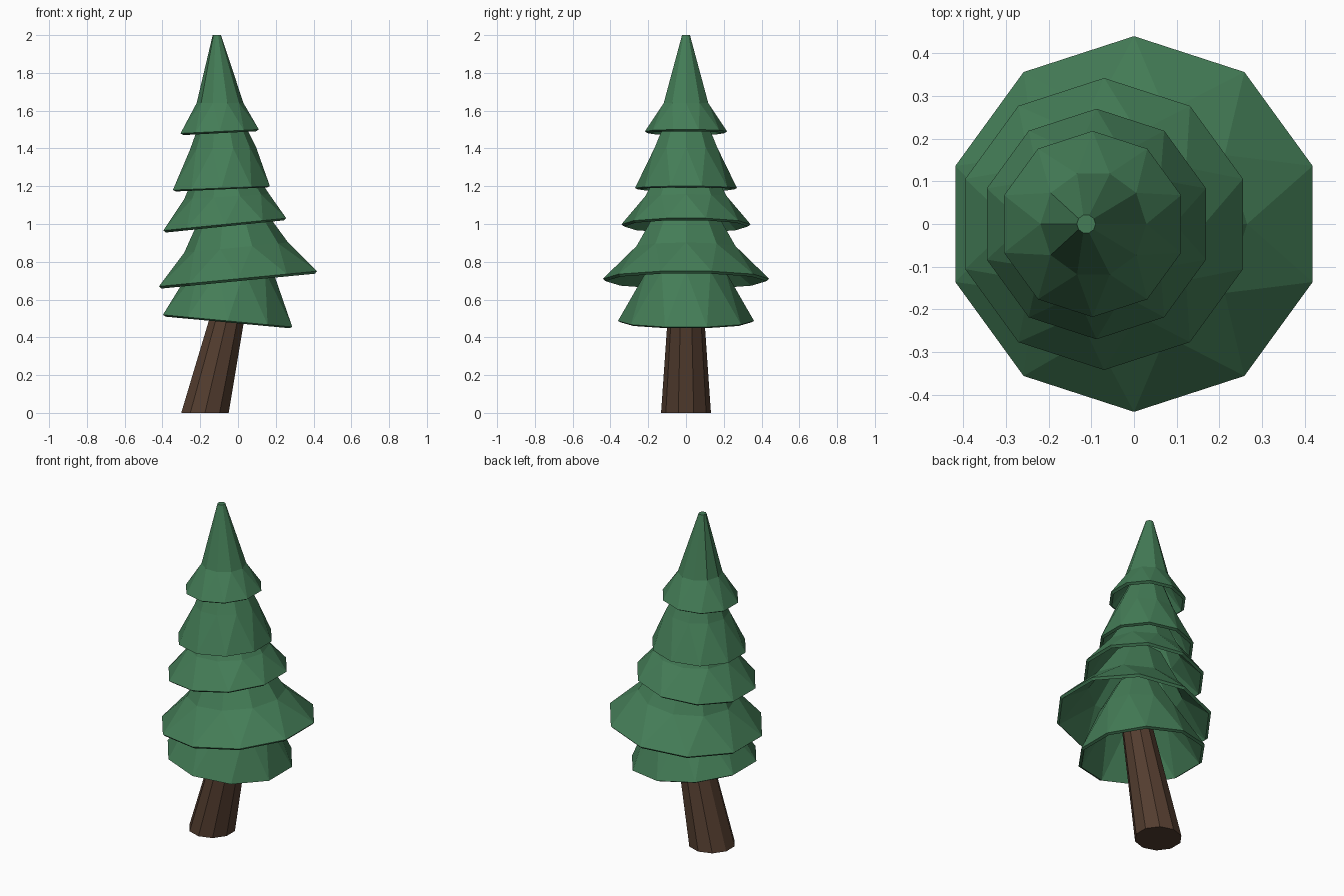
import bpy
import bmesh
from math import cos, sin, radians

SIDES = 10

cube = bpy.data.objects.get("Cube")
if cube:
    bpy.data.objects.remove(cube, do_unlink=True)


def make_material(name, rgb):
    mat = bpy.data.materials.new(name)
    mat.use_nodes = True
    mat.diffuse_color = (*rgb, 1)
    mat.node_tree.nodes["Principled BSDF"].inputs["Base Color"].default_value = (*rgb, 1)
    return mat


def add_ring(bm, x, z, radius, tilt, turn):
    """A decagon centred at (x, 0, z), sheared by tilt along x."""
    ring = []
    for i in range(SIDES):
        a = radians(turn + 360 / SIDES * i)
        dx = radius * cos(a)
        ring.append(bm.verts.new((x + dx, radius * sin(a), z + tilt * dx)))
    return ring


def finish(bm, name, mat):
    bmesh.ops.recalc_face_normals(bm, faces=bm.faces)
    mesh = bpy.data.meshes.new(name)
    bm.to_mesh(mesh)
    bm.free()
    mesh.materials.append(mat)
    obj = bpy.data.objects.new(name, mesh)
    bpy.context.collection.objects.link(obj)
    return obj


def branch_tier(name, mat, skirt, shoulder, tip):
    """Hollow faceted cone: zigzag skirt, straight upper cone, closed tip."""
    bm = bmesh.new()
    low = add_ring(bm, *skirt, 18)
    mid = add_ring(bm, *shoulder, 36)
    top = add_ring(bm, *tip, 36)
    for i in range(SIDES):
        j = (i + 1) % SIDES
        bm.faces.new((low[i], low[j], mid[i]))
        bm.faces.new((mid[i], low[j], mid[j]))
        bm.faces.new((mid[i], mid[j], top[j], top[i]))
    bm.faces.new(top)
    obj = finish(bm, name, mat)
    shell = obj.modifiers.new("shell", 'SOLIDIFY')
    shell.thickness = 0.018
    shell.offset = -1
    return obj


needles = make_material("needle green", (0.058, 0.205, 0.095))
bark = make_material("bark brown", (0.088, 0.047, 0.029))

# Branch tiers, bottom to top; each ring is (x, z, radius, tilt)
tiers = [
    ("lowest", (-0.055, 0.487, 0.36, -0.094), (-0.035, 0.75, 0.22, 0), (-0.03, 0.92, 0.12, 0)),
    ("lower", (0, 0.71, 0.44, 0.096), (-0.01, 0.875, 0.275, 0.1), (-0.03, 1.1, 0.145, 0.05)),
    ("middle", (-0.07, 0.998, 0.342, 0.1), (-0.06, 1.145, 0.225, 0.06), (-0.075, 1.33, 0.125, 0)),
    ("upper", (-0.088, 1.19, 0.27, 0.04), (-0.08, 1.4, 0.175, 0.05), (-0.09, 1.6, 0.09, 0)),
    ("top", (-0.097, 1.49, 0.218, 0.05), (-0.095, 1.64, 0.124, 0), (-0.112, 2, 0.022, 0)),
]
for label, skirt, shoulder, tip in tiers:
    branch_tier(label + "_branch_tier", needles, skirt, shoulder, tip)

# Leaning trunk, tapering into the lowest tier
bm = bmesh.new()
foot = add_ring(bm, -0.175, 0, 0.132, 0, 18)
head = add_ring(bm, 0, 0.75, 0.08, 0, 18)
for i in range(SIDES):
    j = (i + 1) % SIDES
    bm.faces.new((foot[i], foot[j], head[j], head[i]))
bm.faces.new(foot)
bm.faces.new(head)
finish(bm, "trunk", bark)
